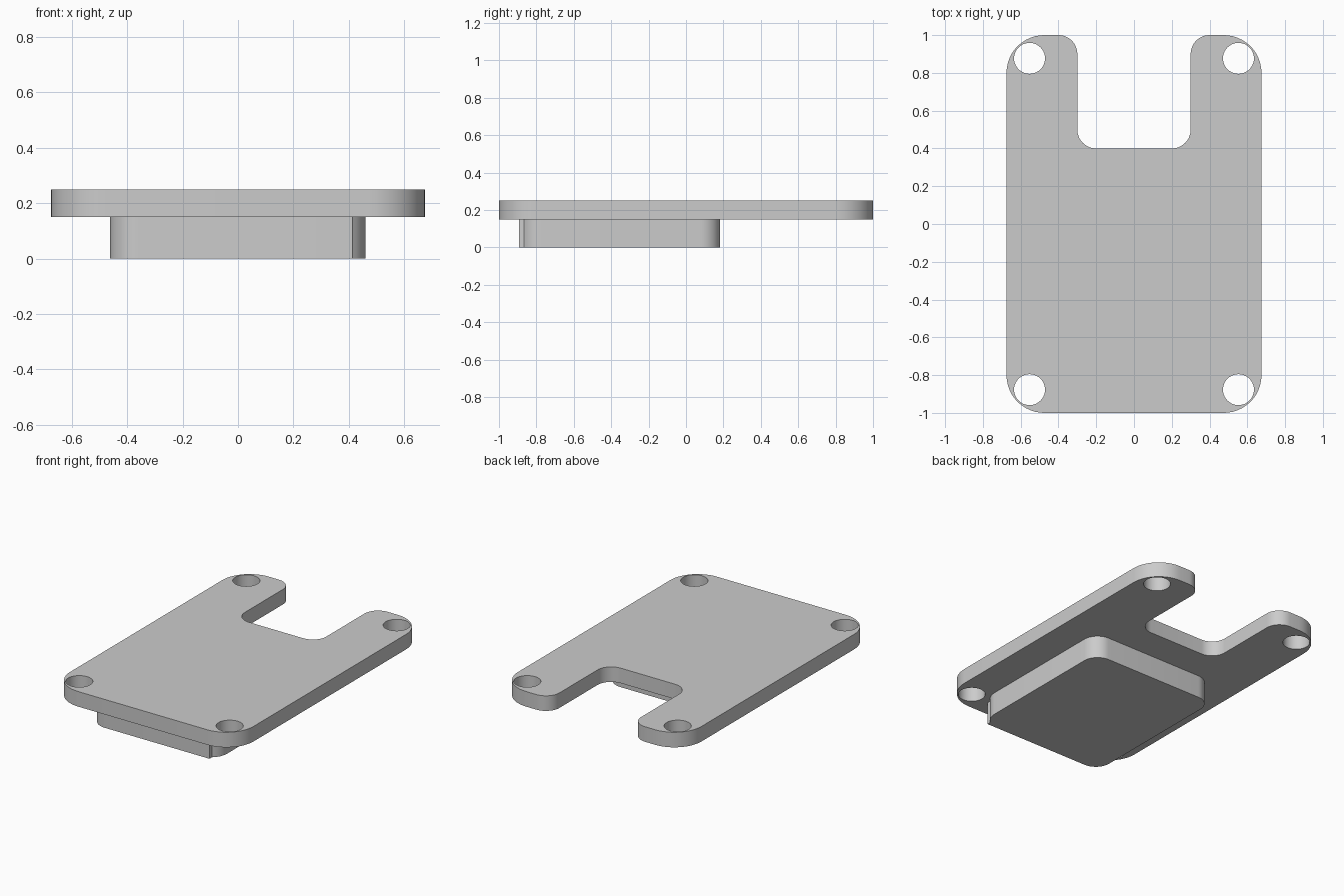
import bpy
import math
from mathutils import Vector

cube = bpy.data.objects.get("Cube")
if cube:
    bpy.data.objects.remove(cube, do_unlink=True)

grey = bpy.data.materials.new("plain grey")
grey.use_nodes = True
grey.diffuse_color = (0.6, 0.6, 0.6, 1)
grey.node_tree.nodes["Principled BSDF"].inputs["Base Color"].default_value = (0.6, 0.6, 0.6, 1)


def arc(cx, cy, r, start, end, steps):
    """Points along a circular arc, angles in degrees."""
    angles = [math.radians(start + (end - start) * i / steps) for i in range(steps + 1)]
    return [(cx + r * math.cos(a), cy + r * math.sin(a)) for a in angles]


def fillet(corners, steps=12):
    """Round each (x, y, radius) right-angled corner of a closed outline."""
    out = []
    for i, (x, y, r) in enumerate(corners):
        p = Vector((x, y))
        if r == 0:
            out.append((x, y))
            continue
        before = (Vector(corners[i - 1][:2]) - p).normalized() * r
        after = (Vector(corners[(i + 1) % len(corners)][:2]) - p).normalized() * r
        centre = p + before + after
        for k in range(steps + 1):
            t = math.pi / 2 * k / steps
            out.append(tuple(centre - after * math.cos(t) - before * math.sin(t)))
    return out


def slab(name, outlines, z0, z1):
    """Extrude filled outlines; inner outlines become holes."""
    curve = bpy.data.curves.new(name, 'CURVE')
    curve.dimensions = '2D'
    curve.fill_mode = 'BOTH'
    curve.extrude = (z1 - z0) / 2
    for pts in outlines:
        spline = curve.splines.new('POLY')
        spline.points.add(len(pts) - 1)
        for point, (x, y) in zip(spline.points, pts):
            point.co = (x, y, 0, 1)
        spline.use_cyclic_u = True
    curve.materials.append(grey)
    ob = bpy.data.objects.new(name, curve)
    ob.location.z = (z0 + z1) / 2
    bpy.context.collection.objects.link(ob)
    bpy.ops.object.select_all(action='DESELECT')
    ob.select_set(True)
    bpy.context.view_layer.objects.active = ob
    bpy.ops.object.convert(target='MESH')
    bpy.ops.object.shade_smooth_by_angle(angle=math.radians(30))
    return bpy.context.object


# Mounting plate: rounded rectangle with a rear slot and four screw holes
W, L = 0.675, 1.0
plate_outline = fillet([
    (-W, -L, 0.2), (W, -L, 0.2), (W, L, 0.2), (0.3, L, 0.1),
    (0.3, 0.4, 0.1), (-0.3, 0.4, 0.1), (-0.3, L, 0.1), (-W, L, 0.2)])
holes = [arc(sx * 0.553, sy * 0.877, 0.082, 0, 360, 40)[:-1]
         for sx in (-1, 1) for sy in (-1, 1)]
slab("mounting_plate", [plate_outline] + holes, 0.15, 0.25)

# Block underneath: rounded corners, one front corner has a small step
step_corner = [(x, y, 0) for x, y in arc(0.34, -0.772, 0.12, -51, 0, 8)]
block_outline = fillet(
    [(-0.462, -0.892, 0.105), (0.414, -0.892, 0)] + step_corner
    + [(0.46, 0.183, 0.105), (-0.462, 0.183, 0.105)])
slab("lower_block", [block_outline], 0.0, 0.15)
